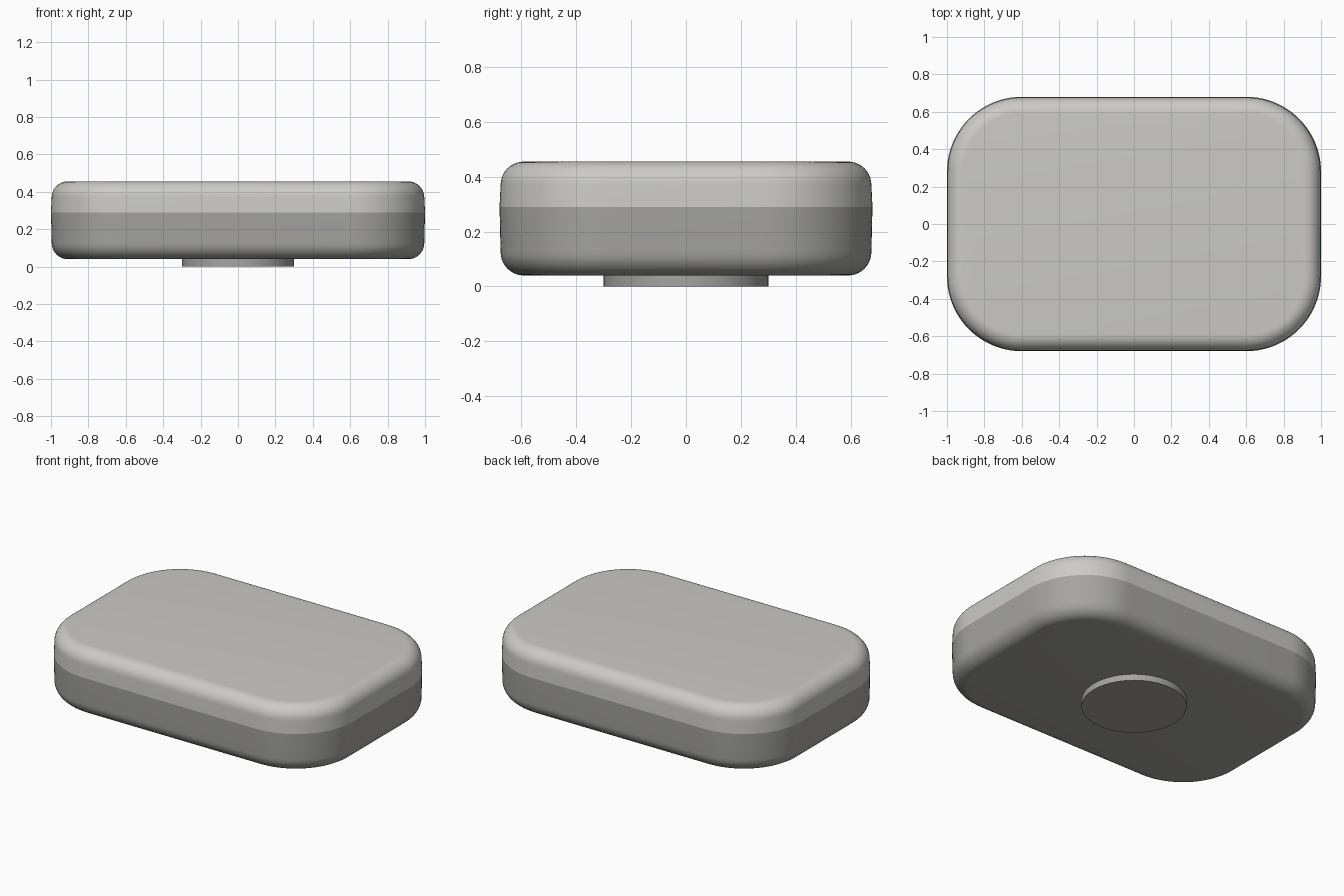
import bpy, bmesh
from math import pi, sin, cos, radians

if "Cube" in bpy.data.objects:
    bpy.data.objects.remove(bpy.data.objects["Cube"])

HX, HY, R = 1.0, 0.68, 0.40      # half sizes and corner radius of the outline
FILLET, SEAM = 0.085, 0.29       # edge rounding and height of the lid joint
DRAFT = 0.004                    # slight taper away from the joint


def grey(name, v):
    mat = bpy.data.materials.new(name)
    mat.diffuse_color = (v, v * 0.99, v * 0.95, 1)
    mat.use_nodes = True
    mat.node_tree.nodes["Principled BSDF"].inputs["Base Color"].default_value = mat.diffuse_color
    return mat


def outline(inset, n=20):
    r = R - inset
    pts = []
    for k, (sx, sy) in enumerate([(1, 1), (-1, 1), (-1, -1), (1, -1)]):
        for i in range(n + 1):
            a = (k + i / n) * pi / 2
            pts.append((sx * (HX - R) + r * cos(a), sy * (HY - R) + r * sin(a)))
    return pts


def shell(name, end_z, direction, mat):
    """Open shell from the joint to a rounded, capped end."""
    profile = [(SEAM, 0.0)]
    for i in range(11):
        a = i / 10 * pi / 2
        z = end_z - direction * FILLET * (1 - sin(a))
        profile.append((z, DRAFT + FILLET * (1 - cos(a))))
    bm = bmesh.new()
    rings = [[bm.verts.new((x, y, z)) for x, y in outline(d)] for z, d in profile]
    for lo, hi in zip(rings, rings[1:]):
        for i in range(len(lo)):
            j = (i + 1) % len(lo)
            quad = (lo[i], lo[j], hi[j], hi[i])
            bm.faces.new(quad if direction > 0 else quad[::-1])
    bm.faces.new(rings[-1] if direction > 0 else rings[-1][::-1])
    finish(name, bm, mat)


def finish(name, bm, mat):
    me = bpy.data.meshes.new(name)
    bm.to_mesh(me)
    bm.free()
    me.materials.append(mat)
    ob = bpy.data.objects.new(name, me)
    bpy.context.collection.objects.link(ob)
    bpy.ops.object.select_all(action='DESELECT')
    ob.select_set(True)
    bpy.context.view_layer.objects.active = ob
    bpy.ops.object.shade_smooth_by_angle(angle=radians(30))


light, dark = grey("light_grey", 0.60), grey("mid_grey", 0.376)

# Upper and lower halves of the case
shell("upper_case", 0.455, 1, light)
shell("lower_case", 0.04, -1, dark)

# Round foot underneath
bm = bmesh.new()
bmesh.ops.create_cone(bm, cap_ends=True, segments=64, radius1=0.30, radius2=0.30, depth=0.05)
bmesh.ops.translate(bm, verts=bm.verts, vec=(0, 0, 0.025))
finish("round_foot", bm, dark)
